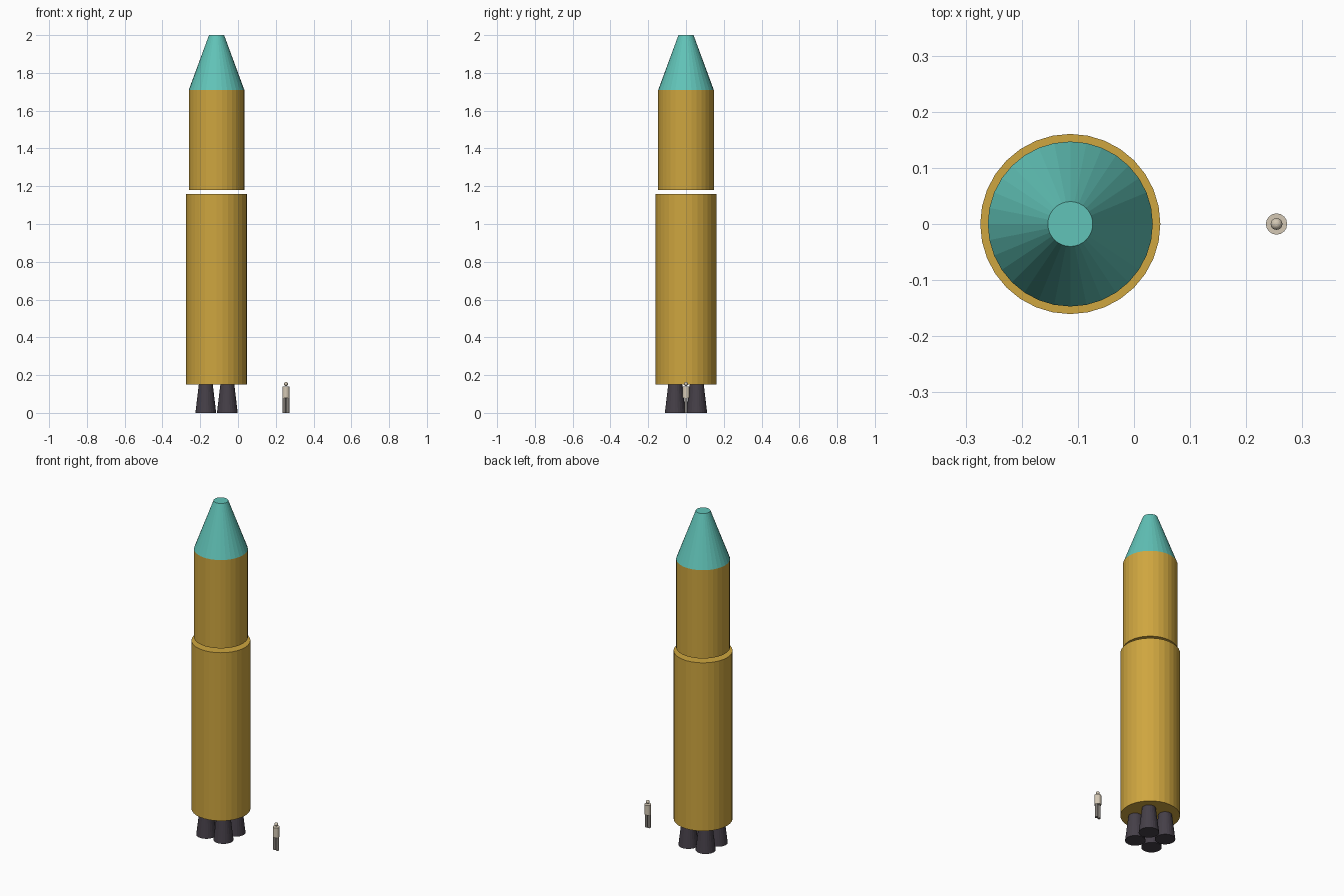
import bpy

if "Cube" in bpy.data.objects:
    bpy.data.objects.remove(bpy.data.objects["Cube"])

AXIS_X = -0.1135    # rocket centre line
PERSON_X = 0.254    # scale figure centre


def material(name, rgb):
    m = bpy.data.materials.new(name)
    m.diffuse_color = (*rgb, 1.0)
    m.use_nodes = True
    m.node_tree.nodes["Principled BSDF"].inputs["Base Color"].default_value = m.diffuse_color
    return m


GOLD = material("gold", (0.62, 0.38, 0.05))
TEAL = material("teal", (0.12, 0.55, 0.48))
DARK = material("dark_grey", (0.06, 0.05, 0.065))
CREAM = material("cream", (0.66, 0.58, 0.46))
TROUSERS = material("trousers", (0.22, 0.20, 0.18))


def frustum(name, x, y, z0, z1, r0, r1, mat, sides=32):
    """Capped upright cylinder or cone section between two heights."""
    bpy.ops.mesh.primitive_cone_add(vertices=sides, radius1=r0, radius2=r1,
                                    depth=z1 - z0,
                                    location=(x, y, (z0 + z1) / 2))
    ob = bpy.context.object
    ob.name = name
    ob.data.materials.append(mat)
    return ob


# Stages, separated by a narrow gap, and the blunt nose
frustum("lower_stage", AXIS_X, 0, 0.15, 1.16, 0.1605, 0.1605, GOLD)
frustum("upper_stage", AXIS_X, 0, 1.18, 1.71, 0.147, 0.147, GOLD)
frustum("nose_cone", AXIS_X, 0, 1.71, 2.0, 0.147, 0.04, TEAL)

# Four engine nozzles in a square
for sx in (-1, 1):
    for sy in (-1, 1):
        side = "left" if sx < 0 else "right"
        end = "front" if sy < 0 else "back"
        frustum(f"engine_{end}_{side}", AXIS_X + sx * 0.057, sy * 0.057,
                0, 0.15, 0.055, 0.037, DARK, 24)

# Standing figure for scale
for sx, side in ((-1, "left"), (1, "right")):
    frustum(f"leg_{side}", PERSON_X + sx * 0.0095, 0, 0, 0.08,
            0.0085, 0.0085, TROUSERS, 12)
frustum("torso", PERSON_X, 0, 0.08, 0.139, 0.019, 0.019, CREAM, 16)
bpy.ops.mesh.primitive_uv_sphere_add(segments=16, ring_count=10, radius=0.0105,
                                     location=(PERSON_X, 0, 0.153))
head = bpy.context.object
head.name = "head"
head.data.materials.append(CREAM)
